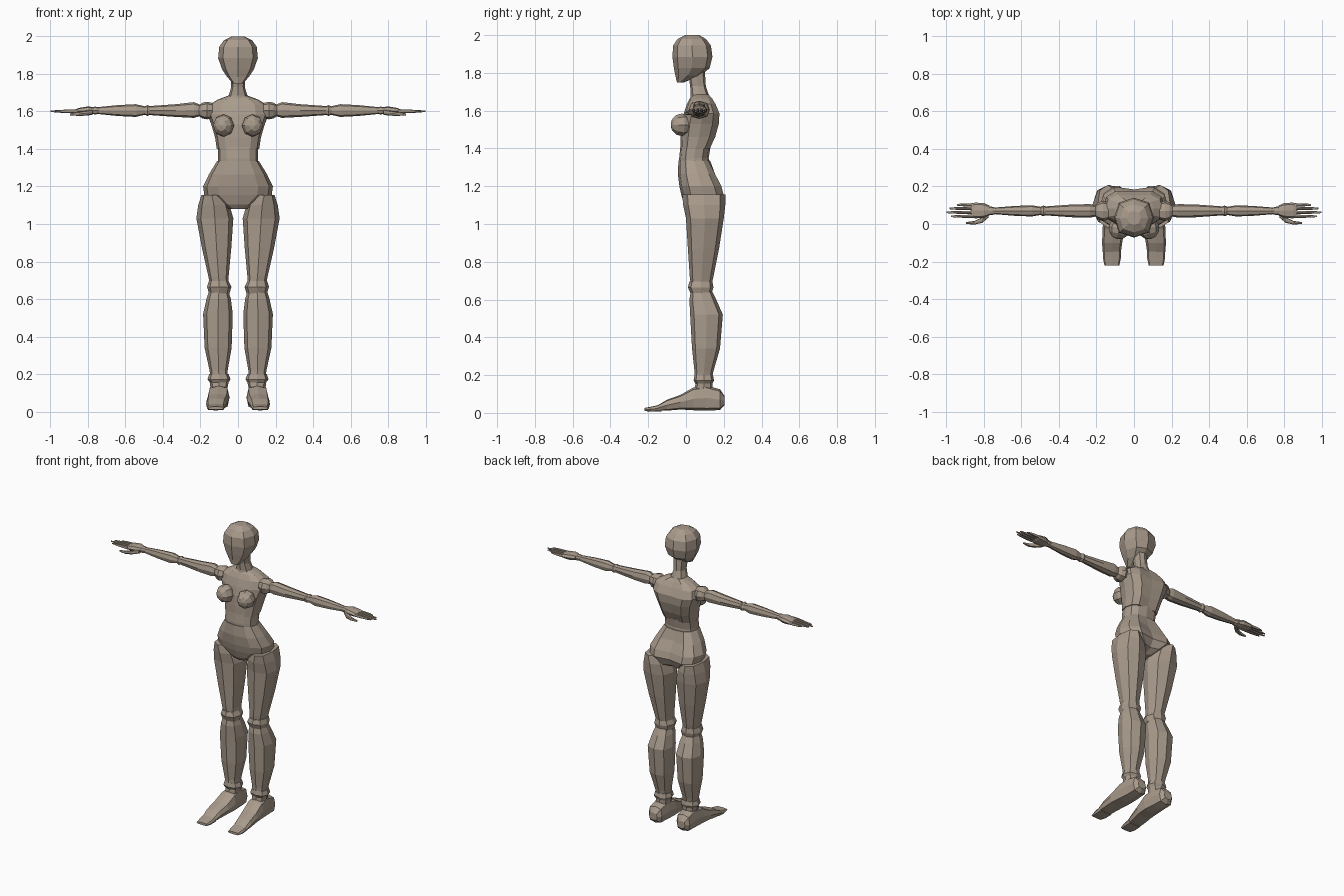
import bpy, bmesh, math
from mathutils import Vector, Matrix

clay = bpy.data.materials.new("taupe clay")
clay.diffuse_color = (0.40, 0.33, 0.265, 1)


def finish(name, bm, mirror):
    bmesh.ops.recalc_face_normals(bm, faces=bm.faces)
    me = bpy.data.meshes.new(name)
    bm.to_mesh(me)
    bm.free()
    me.materials.append(clay)
    ob = bpy.data.objects.new(name, me)
    bpy.context.collection.objects.link(ob)
    if mirror:
        ob.modifiers.new("mirror", 'MIRROR')
    return ob


def loft(name, axis, sections, n=8, power=0.8, mirror=False, tweak=None):
    """Skin rings given as (position, min a, max a, min b, max b) along an axis."""
    bm = bmesh.new()
    rings = []
    for t, a0, a1, b0, b1 in sections:
        ring = []
        for i in range(n):
            ang = 2 * math.pi * i / n
            c, s = math.cos(ang), math.sin(ang)
            c = math.copysign(abs(c) ** power, c) if abs(c) > 1e-6 else 0
            s = math.copysign(abs(s) ** power, s) if abs(s) > 1e-6 else 0
            a = (a0 + a1) / 2 + c * (a1 - a0) / 2
            b = (b0 + b1) / 2 + s * (b1 - b0) / 2
            co = {'z': (a, b, t), 'x': (t, a, b), 'y': (a, t, b)}[axis]
            v = bm.verts.new(co)
            if tweak:
                tweak(v.co)
            ring.append(v)
        rings.append(ring)
    for r, q in zip(rings, rings[1:]):
        for i in range(n):
            j = (i + 1) % n
            bm.faces.new((r[i], r[j], q[j], q[i]))
    bm.faces.new(rings[0])
    bm.faces.new(rings[-1])
    return finish(name, bm, mirror)


# Head and neck
loft("head", 'z', [
    (1.75, -.028, .028, -.048, -.01), (1.785, -.058, .058, -.056, .075),
    (1.825, -.085, .085, -.064, .125), (1.885, -.106, .106, -.072, .14),
    (1.945, -.1, .1, -.068, .132), (1.98, -.075, .075, -.045, .105),
    (2.0, -.035, .035, -.005, .07)])
loft("neck", 'z', [
    (1.64, -.075, .075, .02, .14), (1.685, -.05, .05, .025, .12),
    (1.73, -.036, .036, .022, .105), (1.81, -.042, .042, .01, .1)])


# Torso
def spine_groove(co):
    if abs(co.x) < .01 and co.y > .08:
        co.y -= .014


loft("chest", 'z', [
    (1.40, -.113, .113, -.03, .135), (1.46, -.122, .122, -.03, .165),
    (1.53, -.142, .142, -.025, .185), (1.585, -.165, .165, -.012, .188),
    (1.635, -.155, .155, .005, .165), (1.665, -.105, .105, .02, .145),
    (1.685, -.05, .05, .035, .125)], n=12, tweak=spine_groove)
loft("abdomen", 'z', [
    (1.31, -.11, .11, -.035, .125), (1.35, -.107, .107, -.036, .12),
    (1.41, -.108, .108, -.03, .13)], n=12)


# Pelvis with a cleft at the back
def cleft(co):
    if abs(co.x) < .01 and co.y > .1 and co.z < 1.3:
        co.y -= .028


loft("pelvis", 'z', [
    (1.08, -.05, .05, .01, .13), (1.105, -.095, .095, -.01, .185),
    (1.155, -.18, .18, -.025, .212), (1.20, -.186, .186, -.035, .2),
    (1.265, -.155, .155, -.043, .165), (1.335, -.112, .112, -.04, .128)],
    n=12, tweak=cleft)

# Bust: faceted domes turned slightly outward
bm = bmesh.new()
turn = Matrix.Rotation(math.radians(14), 4, 'Z') @ Matrix.Rotation(math.radians(90), 4, 'X')
bmesh.ops.create_uvsphere(bm, u_segments=8, v_segments=6, radius=1,
                          matrix=Matrix.Translation((.077, -.022, 1.525)) @ turn
                          @ Matrix.Diagonal((.058, .06, .06, 1)))
finish("bust", bm, True)

# Legs
loft("thigh", 'z', [
    (.68, .05, .15, .025, .135), (.72, .05, .158, .02, .145),
    (.87, .036, .192, .01, .175), (1.03, .025, .222, 0, .2),
    (1.10, .045, .212, -.015, .208), (1.155, .085, .195, -.02, .208)],
    mirror=True)
loft("knee", 'z', [
    (.63, .045, .155, .025, .135), (.665, .035, .165, .01, .145),
    (.695, .05, .155, .018, .14)], mirror=True)
loft("shin", 'z', [
    (.195, .056, .148, .045, .14), (.22, .055, .152, .045, .145),
    (.34, .034, .178, .032, .18), (.52, .028, .186, .022, .195),
    (.60, .038, .168, .018, .16), (.64, .05, .155, .025, .14)], mirror=True)
loft("ankle", 'z', [
    (.11, .06, .145, .045, .14), (.155, .05, .15, .05, .14),
    (.172, .04, .163, .04, .148), (.2, .05, .153, .045, .143)], mirror=True)
loft("foot", 'y', [
    (.203, .075, .135, .04, .09), (.18, .055, .155, .015, .125),
    (.11, .05, .157, .012, .145), (.04, .045, .162, .014, .135),
    (-.03, .05, .168, .018, .095), (-.1, .063, .17, .012, .07),
    (-.15, .07, .168, .012, .04)], power=.6, mirror=True)
loft("toes", 'y', [
    (-.13, .068, .166, .008, .045), (-.18, .07, .166, .006, .034),
    (-.22, .078, .158, .01, .026)], power=.5, mirror=True)


# Arms: rings centred on the arm line
def limb(name, rings, y=.07, z=1.605):
    loft(name, 'x', [(x, y - ry, y + ry, z + dz - rz, z + dz + rz)
                     for x, ry, rz, dz in rings], mirror=True)


limb("shoulder_joint", [(.135, .045, .04, 0), (.165, .055, .047, 0),
                        (.19, .045, .042, 0), (.21, .028, .028, 0)])
limb("upper_arm", [(.195, .028, .028, 0), (.235, .036, .042, .003),
                   (.33, .034, .034, 0), (.47, .024, .024, 0)])
limb("elbow", [(.462, .02, .02, 0), (.483, .029, .029, 0), (.502, .02, .02, 0)])
limb("forearm", [(.495, .021, .022, 0), (.545, .03, .034, 0),
                 (.64, .026, .029, 0), (.75, .017, .018, 0)])
limb("wrist", [(.74, .018, .016, 0), (.76, .023, .021, 0), (.785, .02, .017, 0)])
limb("palm", [(.77, .026, .018, 0), (.8, .04, .022, 0),
              (.85, .042, .017, -.003), (.866, .036, .01, -.003)], y=.072)

# Four fingers and a thumb
for name, y, tip in (("index_finger", .041, .975), ("middle_finger", .062, 1.0),
                     ("ring_finger", .083, .985), ("little_finger", .102, .945)):
    span = tip - .855
    limb(name, [(.855, .009, .01, 0), (.855 + span * .4, .008, .009, 0),
                (.855 + span * .75, .007, .007, 0), (tip, .004, .003, 0)],
         y=y, z=1.601)
loft("thumb", 'x', [
    (.775, .035, .065, 1.582, 1.61), (.81, .006, .036, 1.578, 1.604),
    (.85, -.003, .017, 1.576, 1.597), (.895, 0, .01, 1.58, 1.59)], mirror=True)
